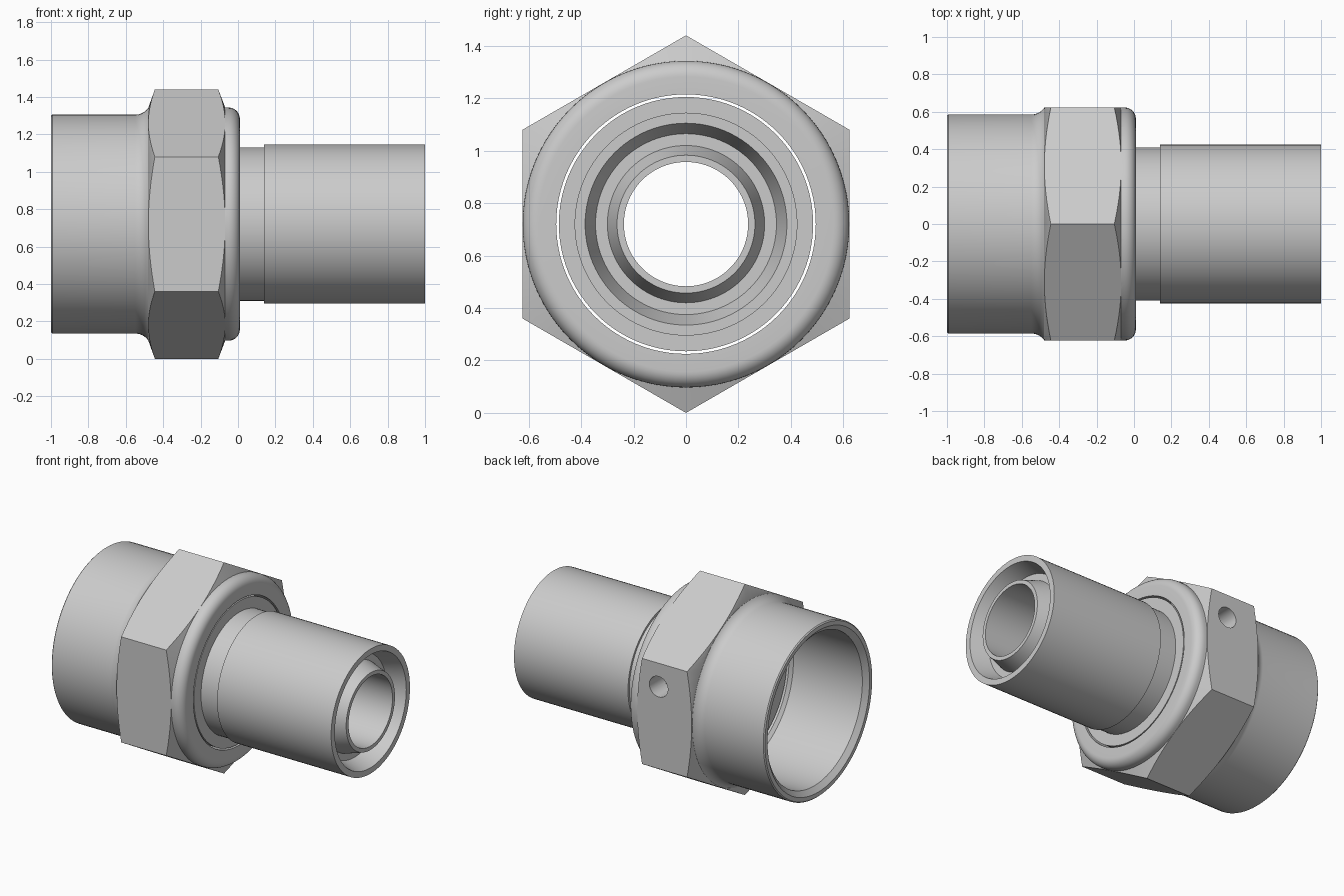
import bpy, bmesh, math

if "Cube" in bpy.data.objects:
    bpy.data.objects.remove(bpy.data.objects["Cube"])

AXIS_Z = 0.72      # height of the fitting axis
SEG = 96


def finish(bm, name):
    bmesh.ops.remove_doubles(bm, verts=bm.verts, dist=1e-5)
    bmesh.ops.recalc_face_normals(bm, faces=bm.faces)
    me = bpy.data.meshes.new(name)
    bm.to_mesh(me)
    bm.free()
    ob = bpy.data.objects.new(name, me)
    bpy.context.collection.objects.link(ob)
    return ob


def lathe(name, profile, seg=SEG):
    """Revolve a closed (x, radius) outline about the fitting axis."""
    bm = bmesh.new()
    rings = []
    for i in range(seg):
        a = 2 * math.pi * i / seg
        rings.append([bm.verts.new((x, r * math.sin(a), AXIS_Z + r * math.cos(a)))
                      for x, r in profile])
    n = len(profile)
    for i in range(seg):
        p, q = rings[i], rings[(i + 1) % seg]
        for j in range(n):
            k = (j + 1) % n
            if profile[j][1] == 0 and profile[k][1] == 0:
                continue
            bm.faces.new((p[j], p[k], q[k], q[j]))
    return finish(bm, name)


def arc(cx, cr, rad, a0, a1, n=8):
    return [(cx + rad * math.cos(math.radians(a0 + (a1 - a0) * i / n)),
             cr + rad * math.sin(math.radians(a0 + (a1 - a0) * i / n)))
            for i in range(n + 1)]


def boolean(target, tool, op):
    mod = target.modifiers.new(op, 'BOOLEAN')
    mod.operation, mod.object, mod.solver = op, tool, 'EXACT'
    bpy.context.view_layer.objects.active = target
    bpy.ops.object.modifier_apply(modifier=mod.name)
    bpy.data.objects.remove(tool)


def smooth(ob):
    ob.data.shade_smooth()
    ob.data.set_sharp_from_angle(angle=math.radians(28))


# Hexagon with conically chamfered corners
nut = lathe("union_nut", [(-0.52, 0), (-0.52, 0.72), (-0.03, 0.72), (-0.03, 0)], 6)
cone = lathe("chamfer_cutter", [(-0.48, 0), (-0.48, 0.6215), (-0.441, 0.73),
                                (-0.109, 0.73), (-0.068, 0.6225), (-0.068, 0)])
boolean(nut, cone, 'INTERSECT')

# Sleeve with flared shoulder, and rounded front collar
shoulder = arc(-0.55, 0.67, 0.085, -90, -36)
collar = [(-0.2, 0.6), (-0.08, 0.6), (-0.073, 0.623)] + arc(-0.05, 0.563, 0.06, 90, 0)
sleeve = lathe("sleeve", [(-1, 0), (-1, 0.578), (-0.993, 0.585)] + shoulder
               + [(-0.45, 0.6)] + collar + [(0.01, 0)])
boolean(nut, sleeve, 'UNION')

# Stepped bore, with chamfered mouth
bore = lathe("bore_cutter", [(-1.06, 0), (-1.06, 0.62), (-0.97, 0.515),
                             (-0.45, 0.515), (-0.43, 0.495), (0.1, 0.495), (0.1, 0)])
boolean(nut, bore, 'DIFFERENCE')

# Round lock hole through the back flat
bpy.ops.mesh.primitive_cylinder_add(vertices=32, radius=0.07, depth=0.5,
                                    location=(-0.23, 0.6, 0.92),
                                    rotation=(math.pi / 2, 0, 0))
boolean(nut, bpy.context.object, 'DIFFERENCE')
smooth(nut)

# Tube stem: loose head inside the nut, neck, tail and tapered end groove
stem = lathe("tube_stem", [
    (-0.42, 0.485), (0.008, 0.485), (0.008, 0.41), (0.14, 0.41), (0.14, 0.425),
    (1, 0.425), (1, 0.385), (0.88, 0.345), (0.88, 0.30), (1, 0.263),
    (1, 0.237), (-0.2, 0.237), (-0.42, 0.40)])
smooth(stem)
